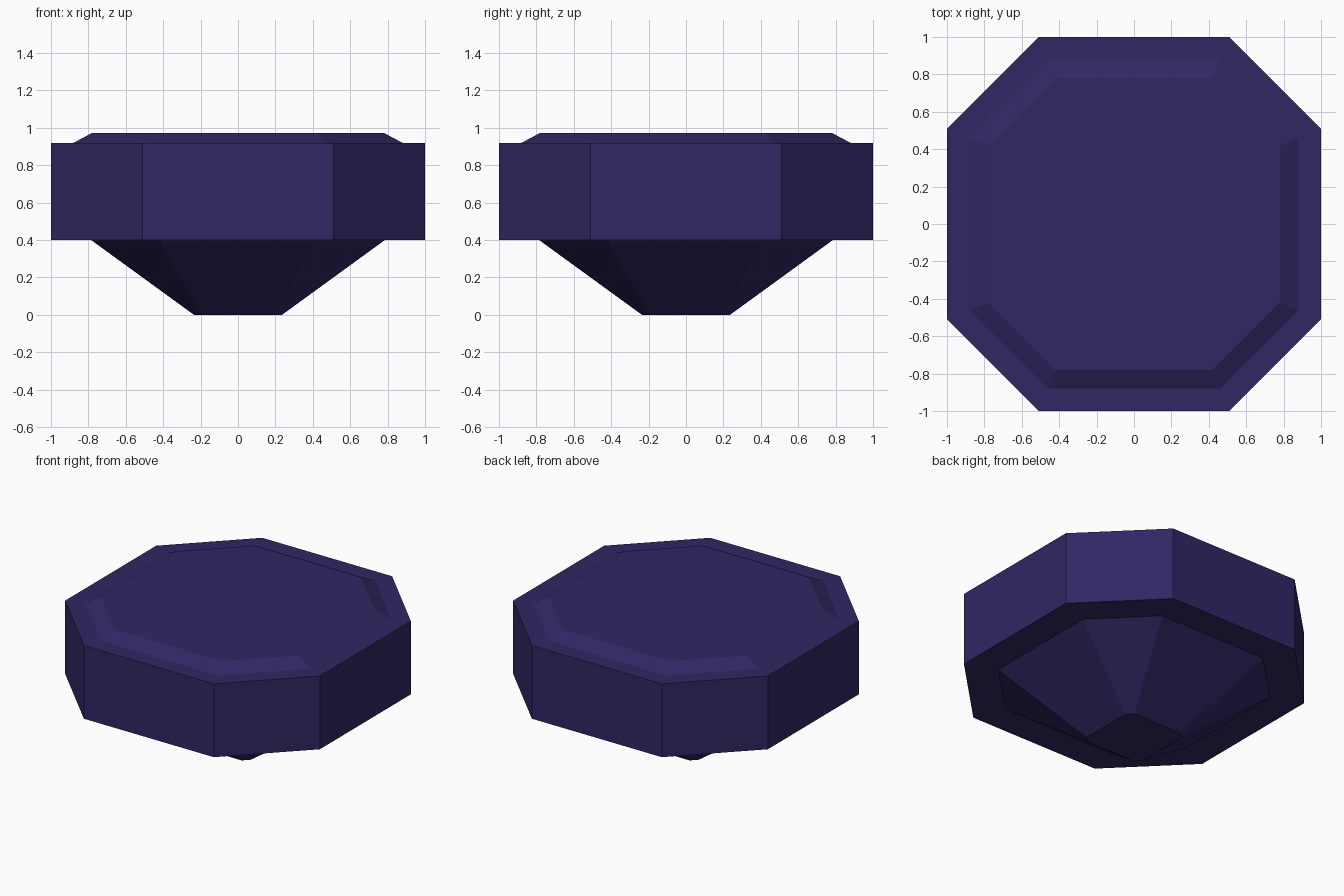
import bpy, bmesh, math

if "Cube" in bpy.data.objects:
    bpy.data.objects.remove(bpy.data.objects["Cube"])

mat = bpy.data.materials.new("deep violet")
mat.diffuse_color = (0.032, 0.020, 0.127, 1)
mat.use_nodes = True
mat.node_tree.nodes["Principled BSDF"].inputs["Base Color"].default_value = mat.diffuse_color

def ring(bm, half, z):
    # octagon with long axis sides, inset evenly from the 1.0 x 0.51 outline
    c = 0.51 - (1 - half) * math.tan(math.radians(22.5))
    pts = [(half, -c), (half, c), (c, half), (-c, half),
           (-half, c), (-half, -c), (-c, -half), (c, -half)]
    return [bm.verts.new((x, y, z)) for x, y in pts]

# (half width, height) from the lower tip, round the girdle, to the raised table
profile = [(0.235, 0), (0.785, 0.4), (1, 0.4), (1, 0.92), (0.88, 0.92), (0.78, 0.973)]

bm = bmesh.new()
rings = [ring(bm, h, z) for h, z in profile]
for a, b in zip(rings, rings[1:]):
    for i in range(8):
        j = (i + 1) % 8
        bm.faces.new((a[i], a[j], b[j], b[i]))
bm.faces.new(rings[0][::-1])
bm.faces.new(rings[-1])
bmesh.ops.recalc_face_normals(bm, faces=bm.faces)

mesh = bpy.data.meshes.new("cut_gem")
bm.to_mesh(mesh)
bm.free()
mesh.materials.append(mat)
bpy.context.collection.objects.link(bpy.data.objects.new("cut_gem", mesh))
